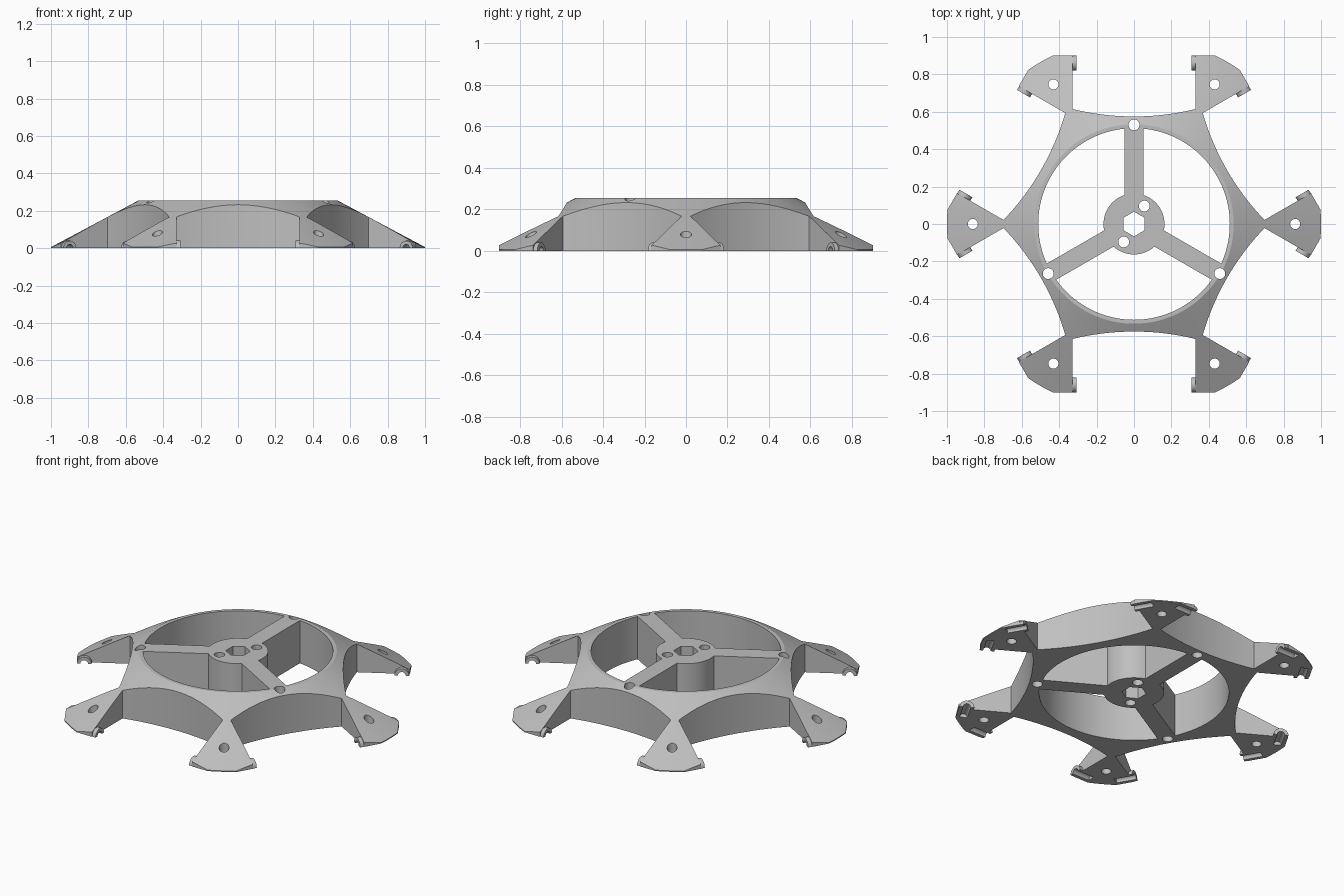
import bpy, bmesh, math
from math import sin, cos, pi, radians, asin
from mathutils import Matrix, Vector

if "Cube" in bpy.data.objects:
    bpy.data.objects.remove(bpy.data.objects["Cube"])

TOP = 0.255          # hub and rim height
HALF = 0.33          # half width of the channels between feet
grey = bpy.data.materials.new("plain grey")
grey.diffuse_color = (0.52, 0.52, 0.52, 1)
grey.use_nodes = True
grey.node_tree.nodes["Principled BSDF"].inputs["Base Color"].default_value = grey.diffuse_color


def turn(deg):
    return Matrix.Rotation(radians(deg), 4, 'Z')


def ring(r, n, x=0, y=0, start=0):
    return [(x + r * cos(start + 2 * pi * i / n), y + r * sin(start + 2 * pi * i / n)) for i in range(n)]


def arc(r, a, b, n, x=0, y=0):
    return [(x + r * cos(a + (b - a) * i / n), y + r * sin(a + (b - a) * i / n)) for i in range(n + 1)]


def prism(bm, pts, z0, z1, mat=Matrix()):
    """Extrude a flat profile from z0 to z1, then place it."""
    low = [bm.verts.new(mat @ Vector((x, y, z0))) for x, y in pts]
    high = [bm.verts.new(mat @ Vector((x, y, z1))) for x, y in pts]
    bm.faces.new(low[::-1])
    bm.faces.new(high)
    for i in range(len(pts)):
        j = (i + 1) % len(pts)
        bm.faces.new((low[i], low[j], high[j], high[i]))


def make(name, bm):
    bmesh.ops.recalc_face_normals(bm, faces=bm.faces[:])
    me = bpy.data.meshes.new(name)
    bm.to_mesh(me)
    bm.free()
    me.materials.append(grey)
    ob = bpy.data.objects.new(name, me)
    bpy.context.scene.collection.objects.link(ob)
    return ob


def volume(me):
    bm = bmesh.new()
    bm.from_mesh(me)
    v = abs(bm.calc_volume()) if bm.faces else 0
    bm.free()
    return v


def combine(body, tool, operation):
    """Cut the body, moving to the next solver if one gives no sound solid."""
    before = volume(body.data)
    mod = body.modifiers.new("cut", 'BOOLEAN')
    mod.operation, mod.object = operation, tool
    known = mod.bl_rna.properties['solver'].enum_items.keys()
    result = None
    for solver in ('MANIFOLD', 'EXACT', 'FLOAT', 'FAST'):
        if solver not in known:
            continue
        mod.solver = solver
        bpy.context.view_layer.update()
        graph = bpy.context.evaluated_depsgraph_get()
        me = bpy.data.meshes.new_from_object(body.evaluated_get(graph))
        if 0.1 * before < volume(me) < 0.99999 * before:
            result = me
            break
    body.modifiers.remove(mod)
    if result:
        body.data = result
    bpy.data.objects.remove(tool)


# body: sloped disc with a flat top
bm = bmesh.new()
levels = [[bm.verts.new((x, y, z)) for x, y in ring(r, 144)]
          for r, z in ((1.0, 0), (1.0, 0.006), (0.533, TOP))]
bm.faces.new(levels[0][::-1])
bm.faces.new(levels[2])
for a, b in zip(levels, levels[1:]):
    for i in range(144):
        j = (i + 1) % 144
        bm.faces.new((a[i], a[j], b[j], b[i]))
body = make("wheel_frame", bm)

# hexagon that trims the tips of the feet
bm = bmesh.new()
prism(bm, ring(0.902 / cos(pi / 6), 6), -0.1, 0.5)
combine(body, make("hexagon_trim", bm), 'INTERSECT')

# channels between the feet, and foot holes
R = 1.38
half_angle = asin(HALF / R)
channel = arc(R, -pi / 2 - half_angle, -pi / 2 + half_angle, 24, 0, 0.575 + R)
channel += [(HALF, 1.3), (-HALF, 1.3)]
bm = bmesh.new()
for k in range(6):
    prism(bm, channel, -0.1, 0.5, turn(60 * k))
    prism(bm, ring(0.027, 24, 0.862), -0.1, 0.5, turn(60 * k))
combine(body, make("channel_cuts", bm), 'DIFFERENCE')

# windows between the spokes, spoke end holes, hub holes, hexagonal axle hole
outer, inner = asin(0.05 / 0.512), asin(0.05 / 0.163)
window = (arc(0.512, outer, 2 * pi / 3 - outer, 40)
          + arc(0.163, 2 * pi / 3 - inner, inner, 16))
bm = bmesh.new()
for k in range(3):
    prism(bm, window, -0.1, 0.5, turn(90 + 120 * k))
    prism(bm, ring(0.029, 24, 0.53), -0.1, 0.5, turn(90 + 120 * k))
for s in (1, -1):
    prism(bm, ring(0.029, 24, 0.055 * s, 0.096 * s), -0.1, 0.5)
prism(bm, ring(0.066, 6, start=pi / 2), -0.1, 0.5)
combine(body, make("window_cuts", bm), 'DIFFERENCE')

# half-round clips on the foot edges, and grooves running from them into the feet
AXIS = Matrix(((0, 0, 1, 0), (1, 0, 0, 0), (0, 1, 0, 0), (0, 0, 0, 1)))  # profile in yz, length along x
half_ring = arc(0.04, 0, pi, 16, 0.86) + arc(0.021, pi, 0, 12, 0.86)
clips, grooves = bmesh.new(), bmesh.new()
for k in range(6):
    for side in (1, -1):
        place = turn(60 * k) @ Matrix.Diagonal((side, 1, 1, 1)) @ AXIS
        prism(clips, half_ring, 0.308, 0.332, place)
        prism(grooves, ring(0.021, 24, 0.86, 0, pi / 24), 0.29, 0.42, place)
combine(body, make("grooves", grooves), 'DIFFERENCE')
clip_object = make("foot_clips", clips)

# one colour; smooth curved walls with sharp edges
for ob in (body, clip_object):
    ob.data.materials.clear()
    ob.data.materials.append(grey)
    for p in ob.data.polygons:
        p.material_index = 0
    ob.select_set(True)
bpy.context.view_layer.objects.active = body
bpy.ops.object.shade_smooth_by_angle(angle=radians(25))
